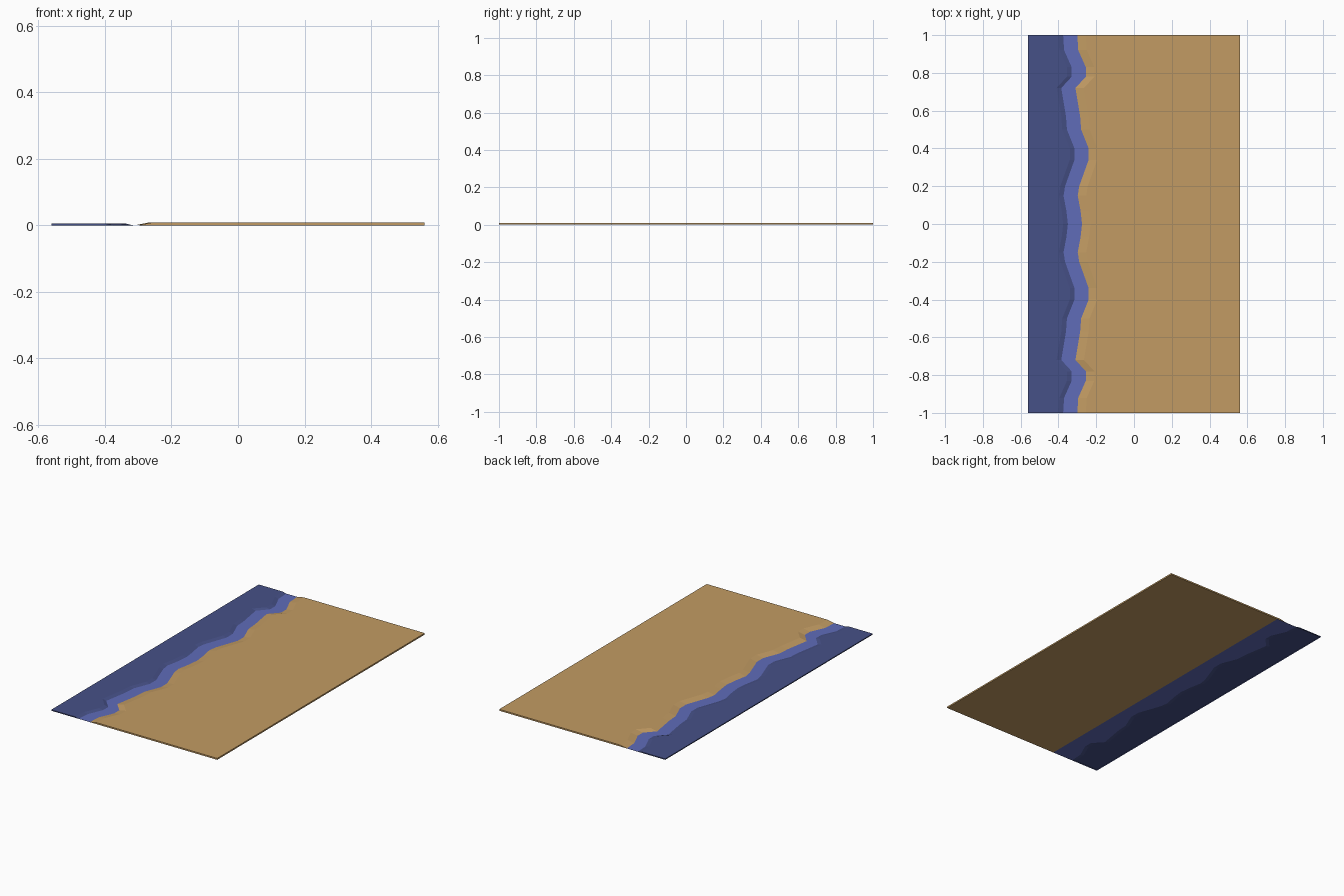
import bpy

if "Cube" in bpy.data.objects:
    bpy.data.objects.remove(bpy.data.objects["Cube"])

W = 0.56          # half width of the tile
SEA, SAND = 0.006, 0.009
STRIP = 0.075     # width of the shallow strip

# Shoreline (y, x) for one half, mirrored across y = 0
half = [(0, -0.35), (0.07, -0.358), (0.15, -0.373), (0.2, -0.365), (0.34, -0.315),
        (0.40, -0.315), (0.5, -0.355), (0.57, -0.36), (0.72, -0.385),
        (0.78, -0.33), (0.83, -0.33), (0.92, -0.37), (1, -0.375)]
shore = [(-y, x) for y, x in reversed(half[1:])] + half


def material(name, color):
    m = bpy.data.materials.new(name)
    m.diffuse_color = (*color, 1)
    m.use_nodes = True
    m.node_tree.nodes["Principled BSDF"].inputs["Base Color"].default_value = m.diffuse_color
    return m


def loft(name, section, mat, closed=False, caps=True):
    """Sweep a cross-section of (x, z) points along the shoreline stations."""
    rows = [[(x, y, z) for x, z in section(sx)] for y, sx in shore]
    n = len(rows[0])
    verts = [v for row in rows for v in row]
    faces = []
    for r in range(len(rows) - 1):
        for i in range(n if closed else n - 1):
            j = (i + 1) % n
            faces.append((r * n + i, r * n + j, (r + 1) * n + j, (r + 1) * n + i))
    if caps:
        last = (len(rows) - 1) * n
        faces.append(tuple(reversed(range(n))))
        faces.append(tuple(range(last, last + n)))
    mesh = bpy.data.meshes.new(name)
    mesh.from_pydata(verts, [], faces)
    mesh.materials.append(mat)
    obj = bpy.data.objects.new(name, mesh)
    bpy.context.collection.objects.link(obj)
    return obj


sea_mat = material("deep_water", (0.062, 0.082, 0.245))
foam_mat = material("shallow_water", (0.115, 0.15, 0.485))
sand_mat = material("sand", (0.54, 0.33, 0.125))

# Deep water: outer wall, flat top and a bank down to the shallows, open below
loft("deep_water", lambda s: [(-W, 0), (-W, SEA), (s - 0.025, SEA), (s, 0)], sea_mat)

# Shallow strip: flat sheet running on under the sand bank
loft("shallow_water", lambda s: [(s, 0), (s + STRIP, 0), (-0.235, 0)], foam_mat, caps=False)

# Sand: bank, flat top, outer wall, bottom with a straight inner edge
loft("sand", lambda s: [(s + STRIP, 0.0003), (s + STRIP + 0.045, SAND), (W, SAND), (W, 0),
                        (-0.235, 0)], sand_mat, closed=True)

# Face the surfaces outward
for o in bpy.context.collection.objects:
    me = o.data
    up = sum(p.normal.z * p.area for p in me.polygons if p.center.z > 0.004 or o.name == "shallow_water")
    if up < 0:
        me.flip_normals()
